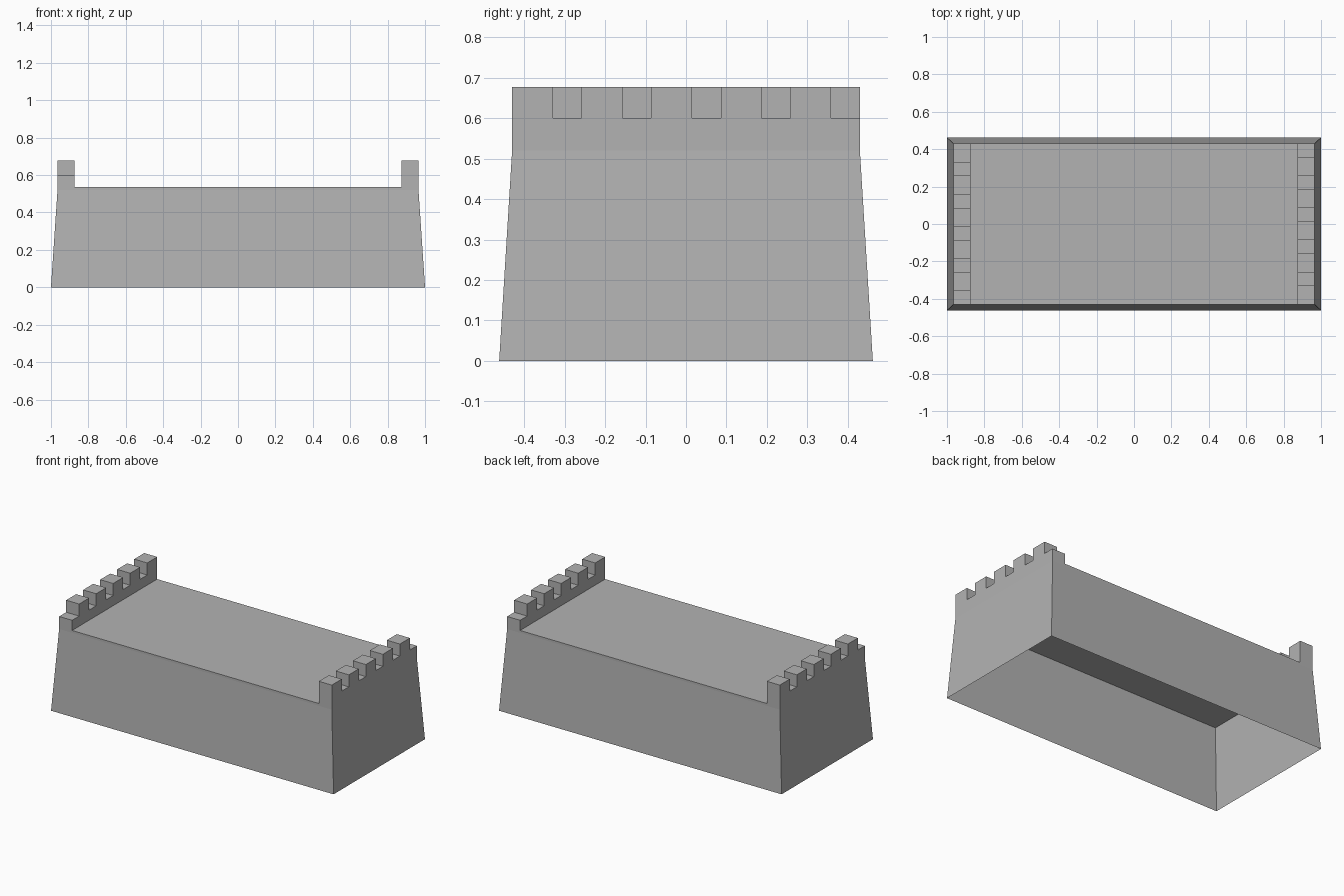
import bpy, bmesh

if "Cube" in bpy.data.objects:
    bpy.data.objects.remove(bpy.data.objects["Cube"])

W, D = 1.0, 0.462        # half size at the foot
TW, TD = 0.965, 0.43     # half size at the top
Z_TAPER, Z_DECK, Z_NOTCH, Z_TOP = 0.52, 0.535, 0.60, 0.677
WALL_IN = 0.873          # inner face of the end walls

stone = bpy.data.materials.new("grey stone")
stone.diffuse_color = (0.45, 0.45, 0.45, 1)
stone.use_nodes = True
stone.node_tree.nodes["Principled BSDF"].inputs["Base Color"].default_value = stone.diffuse_color


def make_object(name, bm):
    bmesh.ops.recalc_face_normals(bm, faces=bm.faces[:])
    mesh = bpy.data.meshes.new(name)
    bm.to_mesh(mesh)
    bm.free()
    mesh.materials.append(stone)
    obj = bpy.data.objects.new(name, mesh)
    bpy.context.collection.objects.link(obj)
    return obj


def ring(bm, hx, hy, z):
    return [bm.verts.new((sx * hx, sy * hy, z))
            for sx, sy in ((-1, -1), (1, -1), (1, 1), (-1, 1))]


def bridge(bm, a, b):
    n = len(a)
    for i in range(n):
        j = (i + 1) % n
        bm.faces.new((a[i], a[j], b[j], b[i]))


# Tapered walls, open underneath
bm = bmesh.new()
bridge(bm, ring(bm, W, D, 0), ring(bm, TW, TD, Z_TAPER))
make_object("tapered_walls", bm)

# Thin deck slab closing the top
bm = bmesh.new()
low, high = ring(bm, TW, TD, Z_TAPER), ring(bm, TW, TD, Z_DECK)
bridge(bm, low, high)
bm.faces.new(low[::-1])
bm.faces.new(high)
make_object("deck", bm)


# Notched end walls: one stepped profile, turned half a circle for the other end
def battlement(name, side):
    count = 5
    step = 2 * TD / count
    merlon = 0.101
    profile = [(-TD, Z_DECK)]
    for i in range(count):
        y = -TD + i * step
        profile += [(y, Z_TOP), (y + merlon, Z_TOP),
                    (y + merlon, Z_NOTCH), (y + step, Z_NOTCH)]
    profile.append((TD, Z_DECK))
    bm = bmesh.new()
    inner = [bm.verts.new((side * WALL_IN, side * y, z)) for y, z in profile]
    outer = [bm.verts.new((side * TW, side * y, z)) for y, z in profile]
    bridge(bm, inner, outer)
    bm.faces.new(inner[::-1])
    bm.faces.new(outer)
    make_object(name, bm)


battlement("right_battlement", 1)
battlement("left_battlement", -1)
